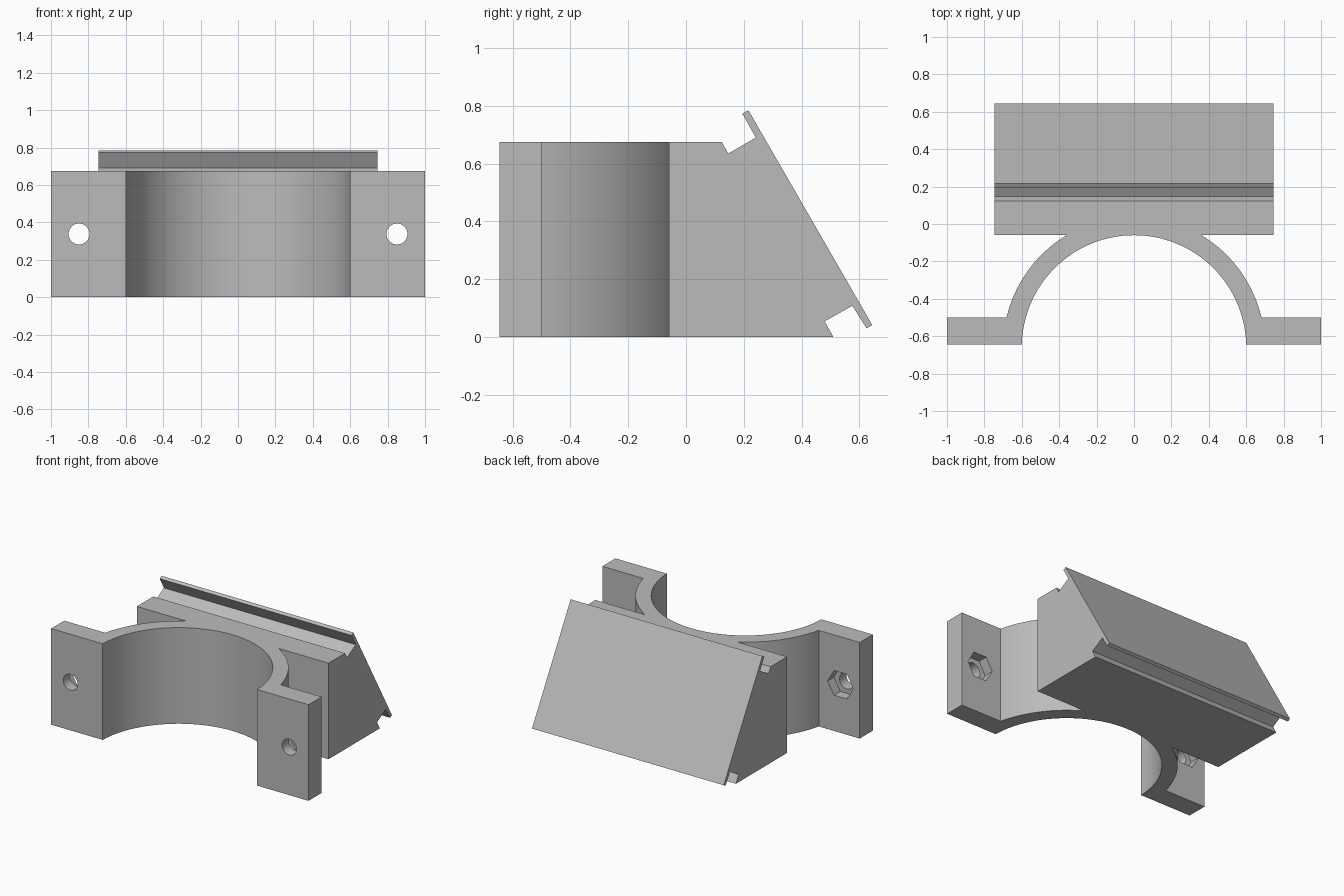
import bpy
import bmesh
from math import sin, cos, pi, asin, radians
from mathutils import Vector

cube = bpy.data.objects.get("Cube")
if cube:
    bpy.data.objects.remove(cube, do_unlink=True)

# Material
COLOUR = (0.5, 0.5, 0.5, 1)
grey = bpy.data.materials.new("plain_grey")
grey.use_nodes = True
grey.diffuse_color = COLOUR
grey.node_tree.nodes["Principled BSDF"].inputs["Base Color"].default_value = COLOUR


def prism(name, outline, push):
    """Extrude a closed 3D outline along the push vector."""
    bm = bmesh.new()
    face = bm.faces.new([bm.verts.new(p) for p in outline])
    top = bmesh.ops.extrude_face_region(bm, geom=[face])["geom"]
    bmesh.ops.translate(bm, vec=Vector(push),
                        verts=[v for v in top if isinstance(v, bmesh.types.BMVert)])
    bmesh.ops.recalc_face_normals(bm, faces=bm.faces)
    mesh = bpy.data.meshes.new(name)
    bm.to_mesh(mesh)
    bm.free()
    mesh.materials.append(grey)
    obj = bpy.data.objects.new(name, mesh)
    bpy.context.collection.objects.link(obj)
    return obj


def combine(target, other, operation):
    """Apply a boolean and remove the helper."""
    bpy.context.view_layer.objects.active = target
    mod = target.modifiers.new(operation.lower(), "BOOLEAN")
    mod.operation = operation
    mod.solver = "EXACT"
    mod.object = other
    other.hide_render = True
    bpy.ops.object.modifier_apply(modifier=mod.name)
    bpy.data.objects.remove(other, do_unlink=True)


def arc(radius, y_start, steps, flip=1):
    """Arc over the clamp centre, starting and ending at height y_start."""
    a = asin((y_start - CENTRE_Y) / radius)
    angles = [a + (pi - 2 * a) * i / steps for i in range(steps + 1)]
    return [(flip * radius * cos(t), CENTRE_Y + radius * sin(t), 0) for t in angles]


HEIGHT = 0.675
CENTRE_Y = -0.66
FRONT, FLANGE_BACK = -0.645, -0.5

# Half-round clamp with a flange on each side
outline = [(-1, FRONT, 0)] + arc(0.6, FRONT, 96, -1) + [(1, FRONT, 0), (1, FLANGE_BACK, 0)]
outline += arc(0.7, FLANGE_BACK, 96) + [(-1, FLANGE_BACK, 0)]
bracket = prism("clamp_bracket", outline, (0, 0, HEIGHT))

# Bolt holes with hexagonal nut pockets behind
for x in (-0.85, 0.85):
    for radius, sides, y in ((0.056, 48, -0.8), (0.1, 6, -0.57)):
        ring = [(x + radius * cos(2 * pi * i / sides), y,
                 HEIGHT / 2 + radius * sin(2 * pi * i / sides)) for i in range(sides)]
        combine(bracket, prism("bolt_cutter", ring, (0, -0.4 - y, 0)), "DIFFERENCE")

# Wedge with a sloping back plate and two grooves
WEDGE = [(-0.059, 0), (0.51, 0), (0.48, 0.054), (0.576, 0.108), (0.625, 0.03),
         (0.645, 0.041), (0.216, 0.785), (0.195, 0.773), (0.242, 0.69),
         (0.146, 0.635), (0.124, HEIGHT), (-0.059, HEIGHT)]
wedge = prism("sloping_wedge", [(-0.745, y, z) for y, z in WEDGE], (1.49, 0, 0))
combine(bracket, wedge, "UNION")

# Smooth the round walls, keep the edges sharp
bpy.ops.object.select_all(action="DESELECT")
bracket.select_set(True)
bpy.context.view_layer.objects.active = bracket
bpy.ops.object.shade_smooth_by_angle(angle=radians(25))
